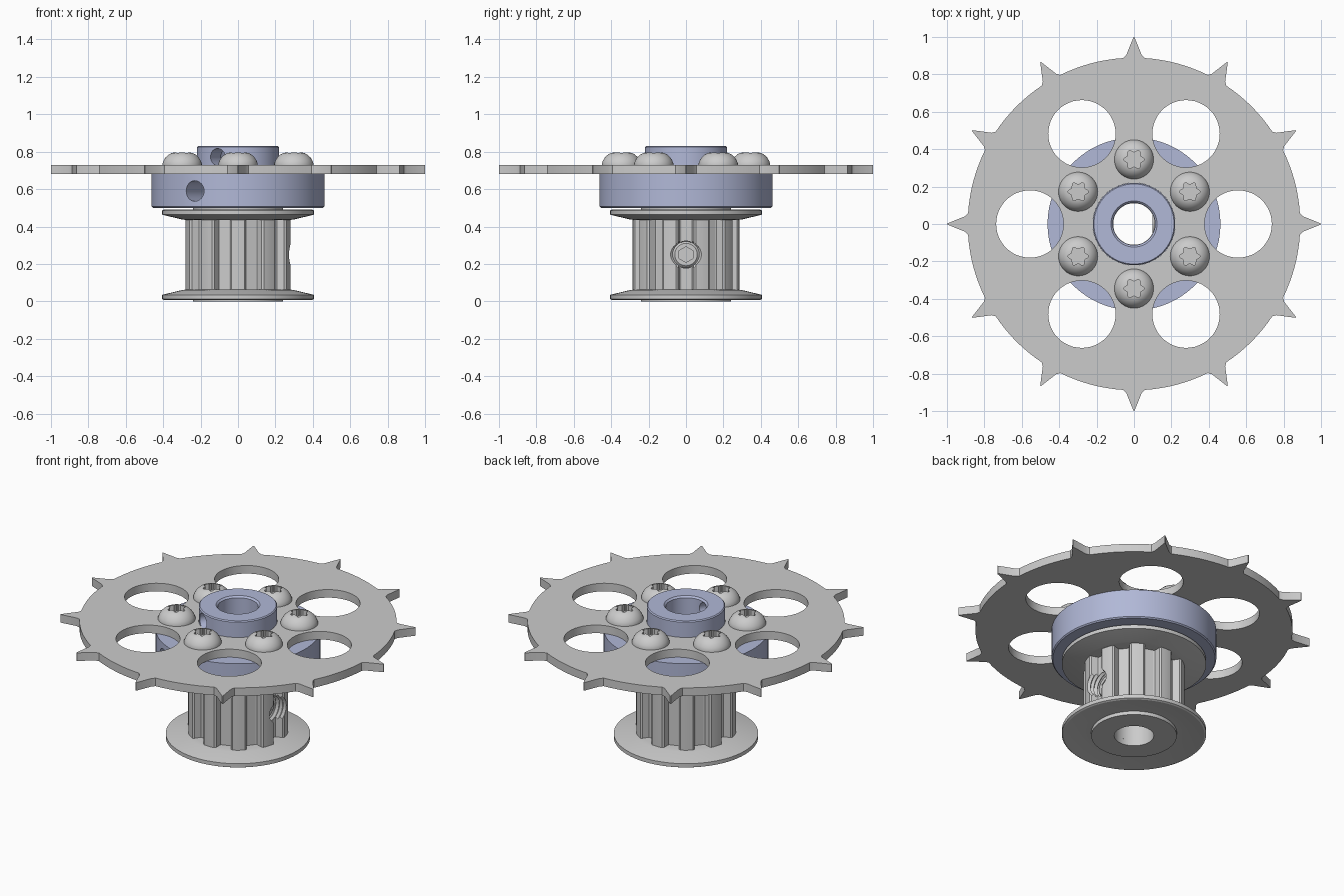
import bpy, bmesh
from math import sin, cos, pi, radians
from mathutils import Matrix

if "Cube" in bpy.data.objects:
    bpy.data.objects.remove(bpy.data.objects["Cube"])


def finish(name, bm):
    bmesh.ops.remove_doubles(bm, verts=bm.verts, dist=1e-5)
    bmesh.ops.recalc_face_normals(bm, faces=bm.faces)
    me = bpy.data.meshes.new(name)
    bm.to_mesh(me)
    bm.free()
    ob = bpy.data.objects.new(name, me)
    bpy.context.collection.objects.link(ob)
    return ob


def lathe(name, profile, n=72):
    """Revolve a closed (radius, z) profile around z."""
    bm = bmesh.new()
    rings = [[bm.verts.new((r * cos(2 * pi * i / n), r * sin(2 * pi * i / n), z))
              for r, z in profile] for i in range(n)]
    m = len(profile)
    for i in range(n):
        a, b = rings[i], rings[(i + 1) % n]
        for j in range(m):
            k = (j + 1) % m
            if profile[j][0] == 0 and profile[k][0] == 0:
                continue
            bm.faces.new((a[j], b[j], b[k], a[k]))
    bmesh.ops.dissolve_degenerate(bm, edges=bm.edges, dist=1e-6)
    return finish(name, bm)


def prism(name, outline, z0, z1):
    bm = bmesh.new()
    lo = [bm.verts.new((x, y, z0)) for x, y in outline]
    hi = [bm.verts.new((x, y, z1)) for x, y in outline]
    bm.faces.new(lo)
    bm.faces.new(hi)
    n = len(lo)
    for i in range(n):
        j = (i + 1) % n
        bm.faces.new((lo[i], lo[j], hi[j], hi[i]))
    return finish(name, bm)


def circle(r, n=48, cx=0, cy=0):
    return [(cx + r * cos(2 * pi * i / n), cy + r * sin(2 * pi * i / n)) for i in range(n)]


def polar(count, pattern):
    """Repeat (radius, degrees) points around the axis."""
    return [(r * cos(radians(a + i * 360 / count)), r * sin(radians(a + i * 360 / count)))
            for i in range(count) for r, a in pattern]


def sideways(ob, angle, z):
    """Lay a z-axis part along a horizontal radius."""
    ob.data.transform(Matrix.Translation((0, 0, z)) @ Matrix.Rotation(radians(angle), 4, 'Z')
                      @ Matrix.Rotation(pi / 2, 4, 'Y'))
    return ob


def cut(ob, cutters):
    for c in cutters:
        c.hide_render = True
        mod = ob.modifiers.new("cut", 'BOOLEAN')
        mod.operation, mod.solver, mod.object = 'DIFFERENCE', 'EXACT', c
    dg = bpy.context.evaluated_depsgraph_get()
    me = bpy.data.meshes.new_from_object(ob.evaluated_get(dg))
    ob.modifiers.clear()
    ob.data = me
    for c in cutters:
        bpy.data.objects.remove(c)
    return ob


# Spiked plate with six lightening holes
tooth = [(0.889, -3.7), (0.905, -2.6), (0.999, -0.15), (1.0, 0), (0.999, 0.15), (0.905, 2.6), (0.889, 3.7)]
arc = [(0.889, a) for a in (6.5, 9.5, 12.5, 15, 17.5, 20.5, 23.5)]
plate = prism("spiked_plate", polar(12, tooth + arc), 0.68, 0.73)
holes = [prism("hole", circle(0.18, 48, 0.557 * cos(i * pi / 3), 0.557 * sin(i * pi / 3)), 0.6, 0.8)
         for i in range(6)]
cut(plate, holes + [prism("centre", circle(0.2205, 72), 0.6, 0.8)])

# Stepped hub with radial set screw holes
hub = lathe("hub", [(0.113, 0.51), (0.123, 0.5), (0.455, 0.5), (0.462, 0.507), (0.462, 0.68), (0.22, 0.68),
                    (0.22, 0.824), (0.214, 0.83), (0.123, 0.83), (0.113, 0.82)], 96)
cut(hub, [sideways(prism("drill", circle(0.055, 32), 0.05, 0.6), 240, 0.59),
          sideways(prism("drill", circle(0.045, 32), 0.05, 0.3), 240, 0.772)])
mat = bpy.data.materials.new("pale_blue")
mat.diffuse_color = (0.44, 0.48, 0.68, 1)
mat.use_nodes = True
mat.node_tree.nodes["Principled BSDF"].inputs["Base Color"].default_value = mat.diffuse_color
hub.data.materials.append(mat)

# Belt pulley: ten-groove core with a threaded side hole
groove = [(0.234, -6), (0.238, -7.5), (0.277, -9), (0.285, -11)]
pattern = [(0.285, -18), (0.285, -14.5)] + [(r, a) for r, a in reversed(groove)]
pattern += [(r, -a) for r, a in groove] + [(0.285, 14.5)]
core = prism("pulley_core", polar(10, pattern), 0.035, 0.46)
thread = [(0, 0.05), (0.07, 0.05)]
for i in range(10):
    thread += [(0.07, 0.06 + i * 0.025), (0.083, 0.0725 + i * 0.025)]
thread += [(0.083, 0.35), (0, 0.35)]
cut(core, [prism("bore", circle(0.111, 64), -0.1, 0.6), sideways(lathe("tap", thread, 32), 0, 0.25)])

# Dished flanges, mirrored about the belt centre
flange = [(0.111, 0.0), (0.24, 0.0), (0.24, 0.022), (0.28, 0.022), (0.395, 0.007), (0.405, 0.012),
          (0.405, 0.035), (0.3, 0.06), (0.27, 0.064), (0.111, 0.064)]
parts = [plate, hub, core, lathe("lower_flange", flange, 96),
         lathe("upper_flange", [(r, 0.498 - z) for r, z in flange], 96)]

# Set screw with hex socket
setscrew = lathe("set_screw", [(0, 0.098), (0.045, 0.098), (0.07, 0.12), (0.07, 0.195), (0.06, 0.205), (0, 0.205)], 32)
cut(setscrew, [prism("hex", circle(0.042, 6), 0.15, 0.3)])
parts.append(sideways(setscrew, 0, 0.25))

# Button head screws with star recess
head = [(0, 0.728), (0.105, 0.728), (0.105, 0.737), (0.099, 0.753), (0.088, 0.77),
        (0.073, 0.784), (0.056, 0.793), (0.04, 0.796), (0, 0.796)]
screw = lathe("button_screw_1", head, 40)
star = polar(6, [(0.052, -7), (0.054, 0), (0.052, 7), (0.041, 20), (0.038, 30), (0.041, 40)])
cut(screw, [prism("star", star, 0.752, 0.9)])
for i in range(6):
    ob = screw if i == 0 else screw.copy()
    if i:
        ob.name = "button_screw_%d" % (i + 1)
        ob.data = screw.data.copy()
        bpy.context.collection.objects.link(ob)
    a = radians(30 + 60 * i)
    ob.location = (0.345 * cos(a), 0.345 * sin(a), 0)
    parts.append(ob)

# Smooth curved faces, keep edges crisp
bpy.ops.object.select_all(action='DESELECT')
for ob in parts:
    ob.select_set(True)
bpy.context.view_layer.objects.active = plate
bpy.ops.object.shade_smooth_by_angle(angle=radians(25))
